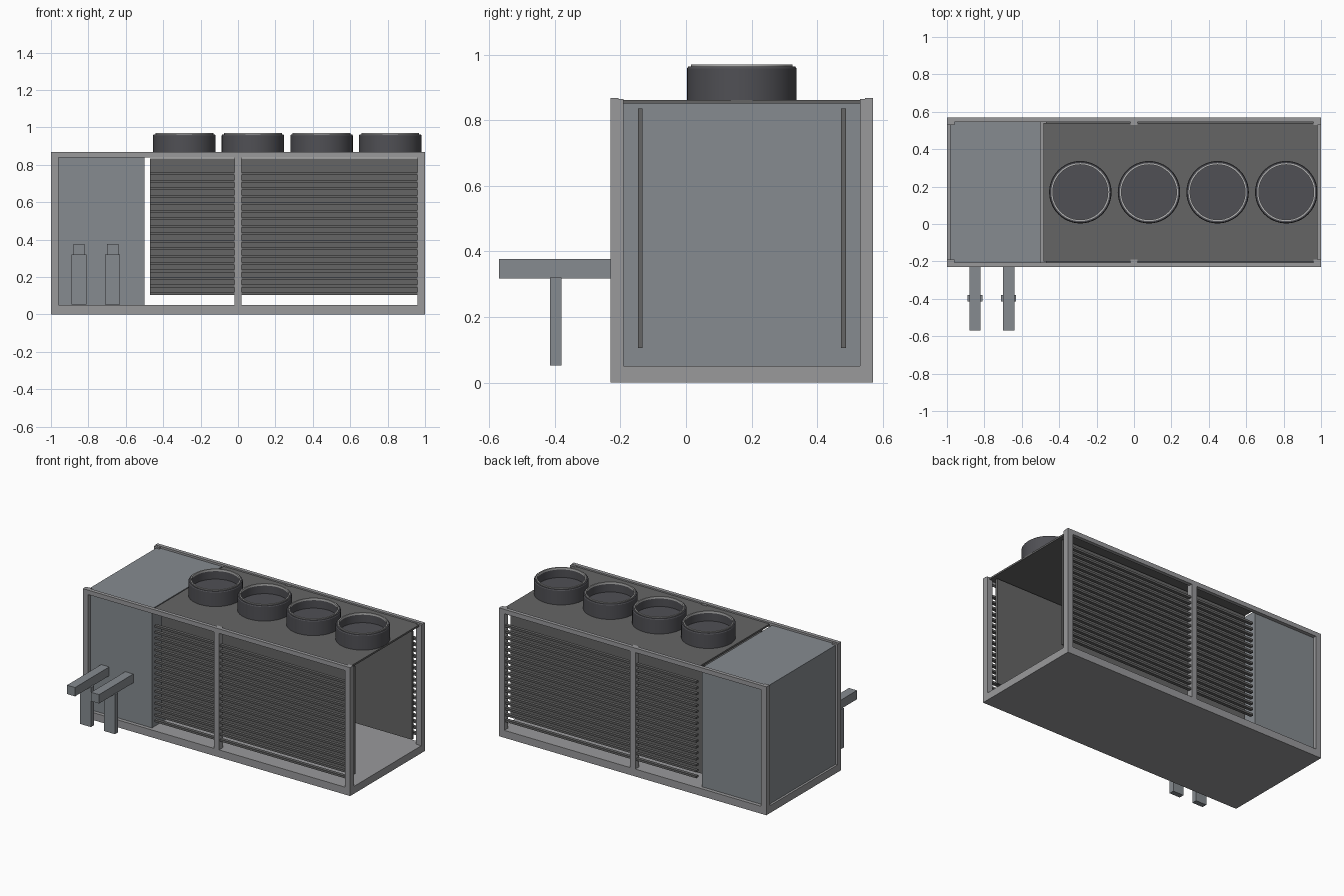
import bpy, bmesh, math
from mathutils import Matrix

if "Cube" in bpy.data.objects:
    bpy.data.objects.remove(bpy.data.objects["Cube"])

def material(name, c):
    m = bpy.data.materials.new(name)
    m.diffuse_color = (*c, 1)
    m.use_nodes = True
    m.node_tree.nodes["Principled BSDF"].inputs["Base Color"].default_value = m.diffuse_color
    return m

FRAME = material("frame_grey", (0.32, 0.32, 0.33))
PANEL = material("panel_grey", (0.24, 0.26, 0.28))
DARK = material("dark_grey", (0.13, 0.13, 0.13))
FAN = material("fan_grey", (0.08, 0.08, 0.09))
RIM = material("rim_grey", (0.45, 0.45, 0.45))

def finish(name, bm, mat):
    bmesh.ops.recalc_face_normals(bm, faces=bm.faces)
    me = bpy.data.meshes.new(name)
    bm.to_mesh(me)
    bm.free()
    me.materials.append(mat)
    ob = bpy.data.objects.new(name, me)
    bpy.context.collection.objects.link(ob)
    return ob

def add_box(bm, x, y, z):
    m = Matrix.Translation((sum(x) / 2, sum(y) / 2, sum(z) / 2)) @ Matrix.Diagonal(
        (x[1] - x[0], y[1] - y[0], z[1] - z[0], 1))
    bmesh.ops.create_cube(bm, size=1, matrix=m)

def box(name, x, y, z, mat):
    bm = bmesh.new()
    add_box(bm, x, y, z)
    return finish(name, bm, mat)

def lathe(name, profile, loc, mat, steps=48):
    bm = bmesh.new()
    rings = [[bm.verts.new((r * math.cos(2 * math.pi * i / steps),
                            r * math.sin(2 * math.pi * i / steps), z))
              for i in range(steps)] for r, z in profile]
    for k, a in enumerate(rings):
        b = rings[(k + 1) % len(rings)]
        for i in range(steps):
            j = (i + 1) % steps
            bm.faces.new((a[i], a[j], b[j], b[i]))
    ob = finish(name, bm, mat)
    ob.location = loc
    for p in ob.data.polygons:
        p.use_smooth = True
    ob.data.set_sharp_from_angle(angle=math.radians(30))
    return ob

YC = 0.17  # centre line of the cabinet

def pair(near, far):
    """Front y range and its mirror about the cabinet centre line."""
    return (("front", (near, far)), ("back", (2 * YC - far, 2 * YC - near)))

# base tray
box("base", (-1, 1), (-0.23, 0.57), (0, 0.05), FRAME)

# frame posts and top rails
for side, y in pair(-0.23, -0.19):
    for tag, x in (("left", -0.98), ("middle", 0), ("right", 0.98)):
        box(f"{side}_{tag}_post", (x - 0.02, x + 0.02), y, (0.05, 0.865), FRAME)
for side, y in pair(-0.23, -0.205):
    box(f"{side}_top_rail", (-1, 1), y, (0.838, 0.868), FRAME)

# control cabinet and roof plate
box("control_cabinet", (-0.985, -0.5), (-0.205, 0.545), (0.045, 0.855), PANEL)
box("roof_plate", (-0.485, 0.982), (-0.2, 0.54), (0.85, 0.862), DARK)

# coil panels behind the louvres
for side, y in pair(-0.147, -0.132):
    box(f"{side}_coil_panel", (-0.47, 0.97), y, (0.105, 0.835), DARK)

# louvre slats
for side, y in pair(-0.222, -0.2):
    bm = bmesh.new()
    for k in range(17):
        z = 0.112 + 0.04 * k
        add_box(bm, (-0.47, 0.97), y, (z - 0.007, z + 0.007))
    finish(f"{side}_louvres", bm, DARK)

# fans: shroud, bright rim and inner disc
for i in range(4):
    x = -0.287 + 0.367 * i
    lathe(f"fan_shroud_{i}", [(0.167, 0.86), (0.167, 0.957), (0.163, 0.963),
                              (0.150, 0.963), (0.150, 0.86)], (x, YC, 0), FAN)
    lathe(f"fan_rim_{i}", [(0.155, 0.955), (0.155, 0.969), (0.147, 0.969),
                           (0.147, 0.955)], (x, YC, 0), RIM)
    bm = bmesh.new()
    bmesh.ops.create_cone(bm, cap_ends=True, segments=48, radius1=0.151,
                          radius2=0.151, depth=0.04,
                          matrix=Matrix.Translation((x, YC, 0.88)))
    finish(f"fan_disc_{i}", bm, FAN)

# connection pipes with supports
for i, x in enumerate((-0.85, -0.67)):
    box(f"pipe_{i}", (x - 0.03, x + 0.03), (-0.57, -0.2), (0.317, 0.377), PANEL)
    box(f"pipe_support_{i}", (x - 0.04, x + 0.04), (-0.415, -0.38), (0.053, 0.32), PANEL)
